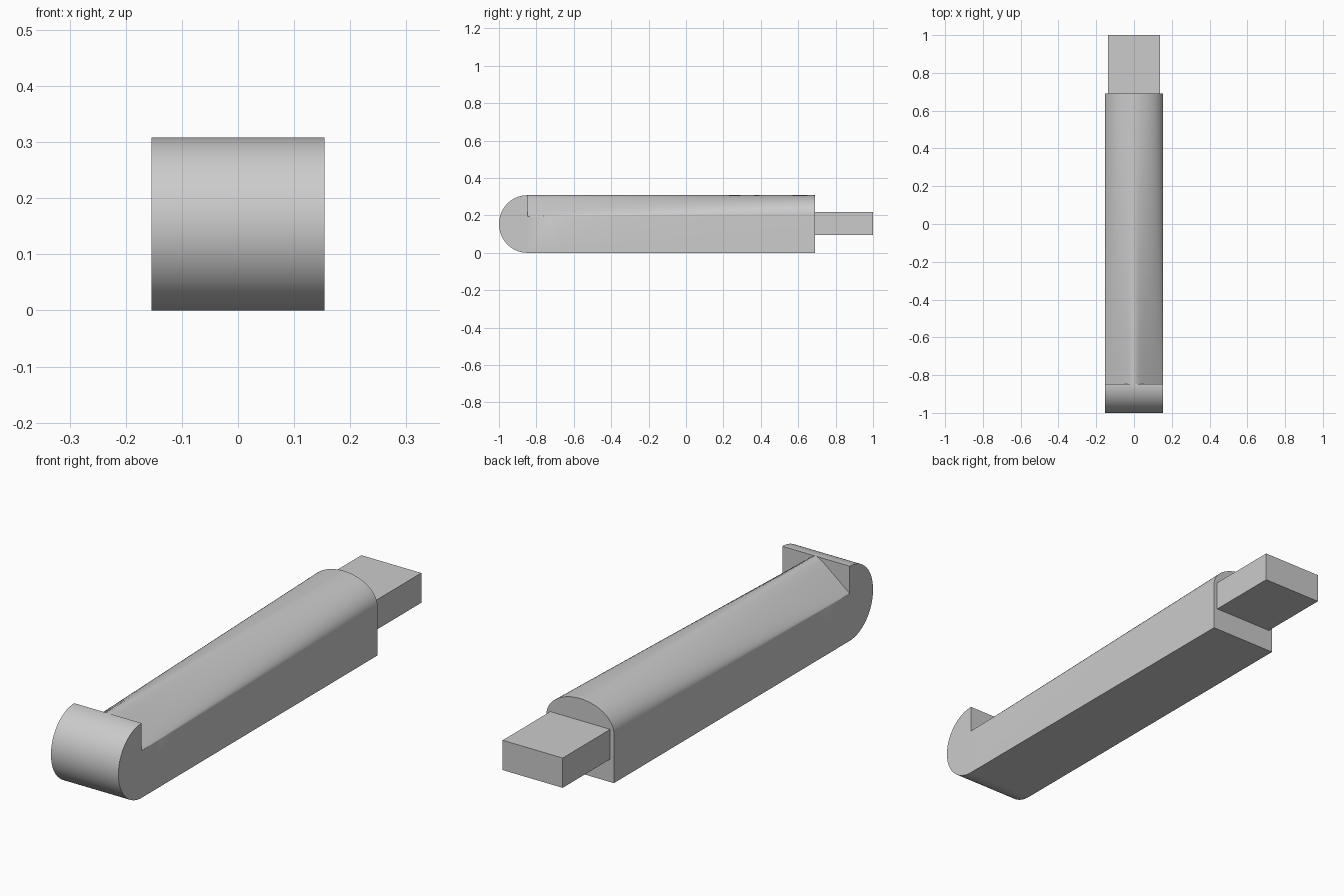
import bpy, bmesh, math

if "Cube" in bpy.data.objects:
    bpy.data.objects.remove(bpy.data.objects["Cube"])

W, R = 0.154, 0.154            # half width, nose radius
Y_STEP, Y_BACK, TOP = -0.848, 0.69, 0.308
ARCH, ROWS, NOSE = 48, 12, 48


def section(bm, t):
    """Crown cross-section: rounded tent at t=0, elliptical arch at t=1."""
    y = Y_STEP + (Y_BACK - Y_STEP) * t
    base, e = 0.195 + 0.008 * t, 0.1
    row = [bm.verts.new((W, y, 0))]
    for i in range(ARCH + 1):
        a = math.pi * i / ARCH
        c = math.cos(a)
        tent = 1 - (math.hypot(c, e) - e) / (math.hypot(1, e) - e)
        h = (1 - t) * tent + t * math.sin(a)
        row.append(bm.verts.new((W * c, y, base + (TOP - base) * h)))
    row.append(bm.verts.new((-W, y, 0)))
    return row


def finish(bm, name):
    bmesh.ops.recalc_face_normals(bm, faces=bm.faces)
    mesh = bpy.data.meshes.new(name)
    bm.to_mesh(mesh)
    bm.free()
    obj = bpy.data.objects.new(name, mesh)
    bpy.context.collection.objects.link(obj)
    bpy.ops.object.select_all(action='DESELECT')
    bpy.context.view_layer.objects.active = obj
    obj.select_set(True)
    bpy.ops.object.shade_smooth_by_angle(angle=math.radians(30))
    return obj


# Body: crowned bar lofted from the step to the back end
bm = bmesh.new()
rows = [section(bm, i / ROWS) for i in range(ROWS + 1)]
n = len(rows[0])
for a, b in zip(rows, rows[1:]):
    for i in range(n):
        j = (i + 1) % n
        bm.faces.new((a[i], a[j], b[j], b[i]))
bm.faces.new(rows[-1])

# Rounded nose with a step down to the crown
front = rows[0]
corner = {s: bm.verts.new((s * W, Y_STEP, TOP)) for s in (1, -1)}
mid = 1 + ARCH // 2
bm.faces.new(front[1:mid + 1] + [corner[1]])
bm.faces.new(front[mid:-1] + [corner[-1]])
arcs = {}
for s, low, shoulder in ((1, front[0], front[1]), (-1, front[-1], front[-2])):
    arc = [corner[s]]
    for i in range(1, NOSE):
        a = math.pi * i / NOSE
        arc.append(bm.verts.new((s * W, Y_STEP - (1 + Y_STEP) * math.sin(a),
                                 R + R * math.cos(a))))
    arcs[s] = arc + [low]
    bm.faces.new(arcs[s] + [shoulder])
r, l = arcs[1], arcs[-1]
for i in range(NOSE):
    extra = [front[mid]] if i == 0 else []
    bm.faces.new([r[i], r[i + 1], l[i + 1], l[i]] + extra)
finish(bm, "handle_body")

# Tongue at the back end
bm = bmesh.new()
bmesh.ops.create_cube(bm, size=1)
bmesh.ops.scale(bm, vec=(0.274, 1 - Y_BACK, 0.123), verts=bm.verts)
bmesh.ops.translate(bm, vec=(0, (1 + Y_BACK) / 2, 0.156), verts=bm.verts)
finish(bm, "back_tongue")
